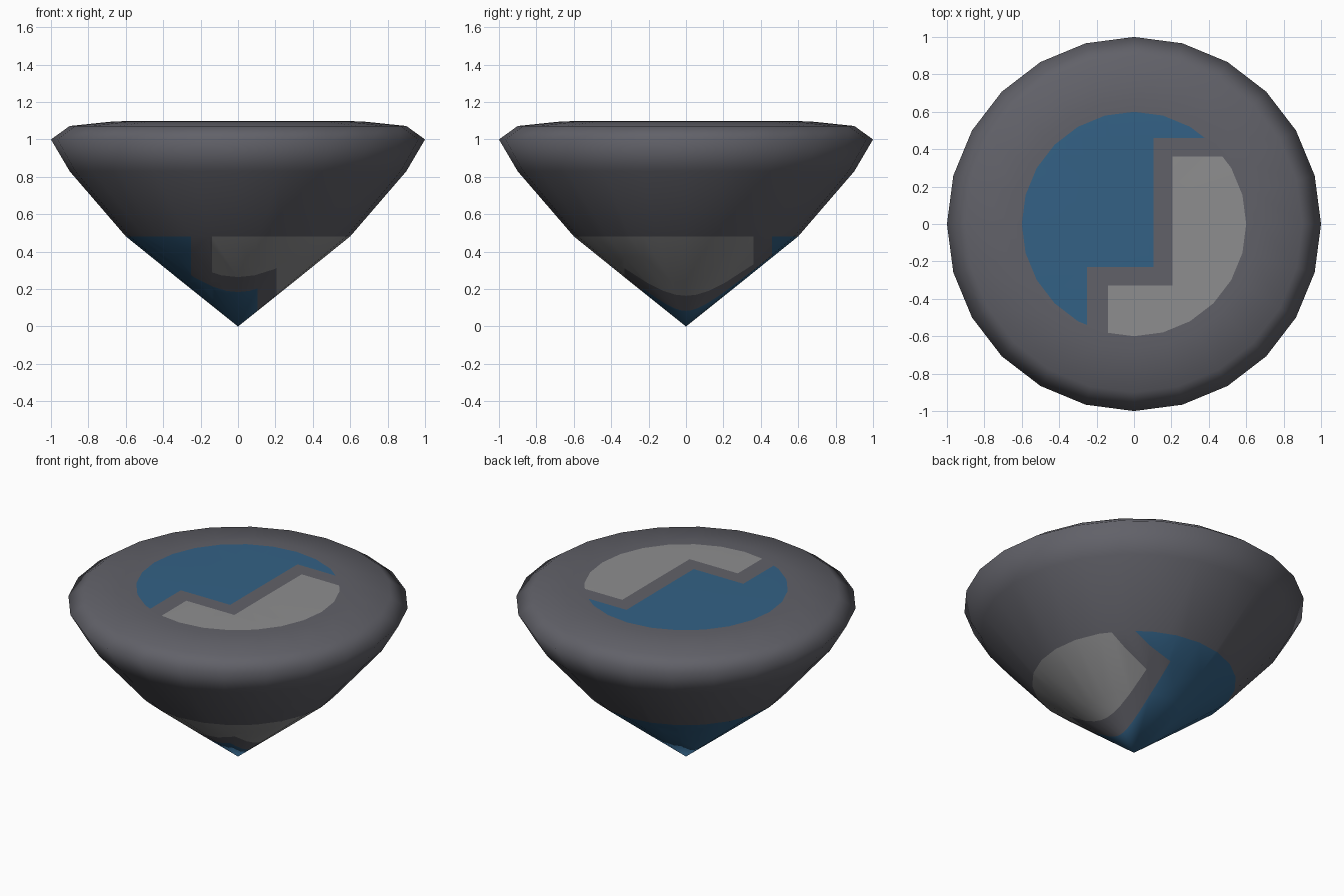
import bpy, bmesh, math

if "Cube" in bpy.data.objects:
    bpy.data.objects.remove(bpy.data.objects["Cube"])

SIDES = 24
PATCH_R = 0.6
# radius, height from the lower tip to the flat crown
PROFILE = [(0.0, 0.0), (0.3, 0.24), (0.6, 0.482), (0.9, 0.83), (1.0, 1.0),
           (0.9, 1.072), (0.67, 1.096), (0.6, 1.098), (0.0, 1.1)]


def material(name, rgb):
    m = bpy.data.materials.new(name)
    m.diffuse_color = (*rgb, 1.0)
    m.use_nodes = True
    m.node_tree.nodes["Principled BSDF"].inputs["Base Color"].default_value = m.diffuse_color
    return m


def patch_colour(x, y):
    """Material index for a point of the top-projected paint pattern."""
    if math.hypot(x, y) > PATCH_R:
        return 0
    if (x < 0.105 and y > -0.23) or x < -0.25 or y > 0.46:
        return 1
    if (x > 0.205 and y < 0.36) or (x > -0.14 and y < -0.33):
        return 2
    return 0


bm = bmesh.new()

# Turned body: rings of vertices, single points at the axis
rings = []
for r, z in PROFILE:
    if r == 0:
        rings.append([bm.verts.new((0, 0, z))])
    else:
        rings.append([bm.verts.new((r * math.cos(2 * math.pi * i / SIDES),
                                    r * math.sin(2 * math.pi * i / SIDES), z))
                      for i in range(SIDES)])
for a, b in zip(rings, rings[1:]):
    for i in range(SIDES):
        j = (i + 1) % SIDES
        if len(a) == 1:
            bm.faces.new((a[0], b[j], b[i]))
        elif len(b) == 1:
            bm.faces.new((a[i], a[j], b[0]))
        else:
            bm.faces.new((a[i], a[j], b[j], b[i]))

# Cut the painted patch borders into the faces inside the patch circle
cuts = [((x, 0, 0), (1, 0, 0)) for x in (-0.25, -0.14, 0.105, 0.205)]
cuts += [((0, y, 0), (0, 1, 0)) for y in (-0.33, -0.23, 0.36, 0.46)]
for co, no in cuts:
    faces = [f for f in bm.faces
             if all(v.co.xy.length < PATCH_R + 1e-4 for v in f.verts)]
    edges = {e for f in faces for e in f.edges}
    verts = {v for f in faces for v in f.verts}
    bmesh.ops.bisect_plane(bm, geom=faces + list(edges) + list(verts),
                           plane_co=co, plane_no=no, dist=1e-5)

bmesh.ops.recalc_face_normals(bm, faces=bm.faces)
for f in bm.faces:
    c = f.calc_center_median()
    f.material_index = patch_colour(c.x, c.y)
    f.smooth = True

mesh = bpy.data.meshes.new("spinning_top_body")
bm.to_mesh(mesh)
bm.free()
for m in (material("dark grey", (0.12, 0.12, 0.14)),
          material("blue", (0.033, 0.12, 0.235)),
          material("light grey", (0.27, 0.27, 0.275))):
    mesh.materials.append(m)
obj = bpy.data.objects.new("spinning_top_body", mesh)
bpy.context.collection.objects.link(obj)
